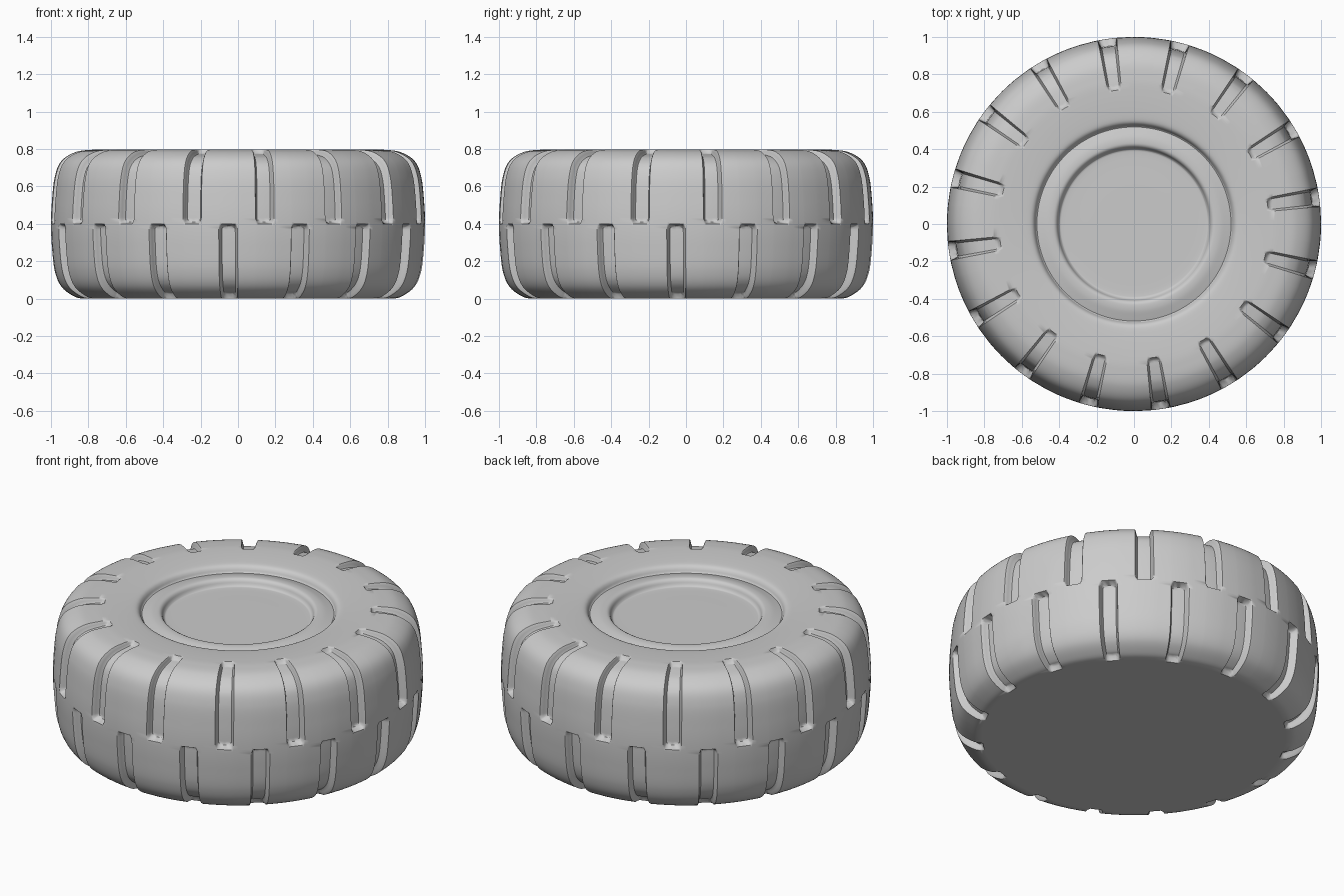
import bpy, bmesh, math
from mathutils import Vector

if "Cube" in bpy.data.objects:
    bpy.data.objects.remove(bpy.data.objects["Cube"])

N = 16                                   # grooves per side
PITCH = 2 * math.pi / N
UPPER = math.radians(8.25 - 90)          # centre angle of an upper groove
LOWER = UPPER + PITCH / 2
HALF, DEPTH, MID = 0.05, 0.042, 0.4      # groove half width, depth, tread centre height

# Profiles as (radius, height)
SHOULDER = [(0.78, 0.796), (0.87, 0.783), (0.945, 0.735), (0.98, 0.65), (0.995, 0.52)]
TIRE = ([(0.5, 0.742), (0.522, 0.748), (0.532, 0.768), (0.55, 0.783), (0.6, 0.79), (0.7, 0.796)]
        + SHOULDER + [(1.0, MID)]
        + [(0.995, 0.28), (0.98, 0.15), (0.945, 0.065), (0.88, 0.014), (0.83, 0.0), (0.76, 0.0)])
HUB = [(0.2, 0.722), (0.37, 0.722), (0.4, 0.728), (0.411, 0.75), (0.425, 0.762),
       (0.46, 0.762), (0.5, 0.752), (0.527, 0.744)]


def smooth_curve(points, step):
    """Catmull-Rom resampling of a profile."""
    p = [Vector(q) for q in points]
    p = [2 * p[0] - p[1]] + p + [2 * p[-1] - p[-2]]
    out = []
    for a, b, c, d in zip(p, p[1:], p[2:], p[3:]):
        n = max(2, math.ceil((c - b).length / step))
        for i in range(n):
            t = i / n
            out.append(0.5 * (2 * b + (c - a) * t + (2 * a - 5 * b + 4 * c - d) * t * t
                              + (3 * b - a - 3 * c + d) * t ** 3))
    return out + [p[-2]]


def lathe(name, rows, angles, offset, caps):
    """Revolve rows; offset(row, angle) gives the inward displacement."""
    bm = bmesh.new()
    rings = []
    for i, r in enumerate(rows):
        tan = rows[min(i + 1, len(rows) - 1)] - rows[max(i - 1, 0)]
        nrm = Vector((-tan.y, tan.x)).normalized()
        ring = []
        for a in angles:
            q = r - nrm * offset(i, a)
            ring.append(bm.verts.new((q.x * math.cos(a), q.x * math.sin(a), max(q.y, 0))))
        rings.append(ring)
    n = len(angles)
    for r0, r1 in zip(rings, rings[1:]):
        for j in range(n):
            k = (j + 1) % n
            bm.faces.new((r0[j], r1[j], r1[k], r0[k]))
    for ring, z in caps(rings):
        c = bm.verts.new((0, 0, z))
        for j in range(n):
            bm.faces.new((ring[j], ring[(j + 1) % n], c))
    bmesh.ops.recalc_face_normals(bm, faces=bm.faces)
    me = bpy.data.meshes.new(name)
    bm.to_mesh(me)
    bm.free()
    ob = bpy.data.objects.new(name, me)
    bpy.context.collection.objects.link(ob)
    bpy.ops.object.select_all(action='DESELECT')
    ob.select_set(True)
    bpy.context.view_layer.objects.active = ob
    bpy.ops.object.shade_smooth_by_angle(angle=math.radians(50))
    return ob


# Tire rows with arc length measured from the tread centre
rows = smooth_curve(TIRE, 0.011)
arc = [0.0]
for a, b in zip(rows, rows[1:]):
    arc.append(arc[-1] + (b - a).length)
outer = [i for i, r in enumerate(rows) if r.x > 0.9]
mid = min(outer, key=lambda i: abs(rows[i].y - MID))
arc = [s - arc[mid] for s in arc]                  # negative is the upper side
end_up = -min(arc[i] for i, r in enumerate(rows) if r.x > 0.72 and r.y > MID)
end_low = max(arc[i] for i, r in enumerate(rows) if r.x > 0.815 and r.y < MID)


def groove(i, a):
    """Rounded-box groove, upper and lower sets staggered by half a pitch."""
    up = arc[i] <= 0
    end = end_up if up else end_low
    da = (a - (UPPER if up else LOWER) + PITCH / 2) % PITCH - PITCH / 2
    s = abs(arc[i])
    rad = 0.028
    qx = abs(da) - HALF + rad
    qy = abs(s - end / 2) - end / 2 + rad
    d = math.hypot(max(qx, 0), max(qy, 0)) + min(max(qx, qy), 0) - rad
    t = min(max((0.001 - d) / 0.014, 0), 1)
    fade = 1 - 0.5 * min(max((s - 0.35) / 0.25, 0), 1)   # shallower on the side wall
    return DEPTH * fade * t * t * (3 - 2 * t)


# Columns concentrated at the groove walls
cols = [-0.051, -0.0475, -0.044, -0.0405, -0.037, -0.02, 0,
        0.02, 0.037, 0.0405, 0.044, 0.0475, 0.051, 0.075]
cols = [c + PITCH / 2 * k for k in (0, 1) for c in cols]
cols = [UPPER + PITCH * k + c for k in range(N) for c in cols]

lathe("tire", rows, cols, groove, lambda rings: [(rings[-1], 0.0)])

# Wheel disc recessed in the tire
lathe("wheel_disc", smooth_curve(HUB, 0.01), [2 * math.pi * k / 128 for k in range(128)],
      lambda i, a: 0, lambda rings: [(rings[0], 0.722)])
